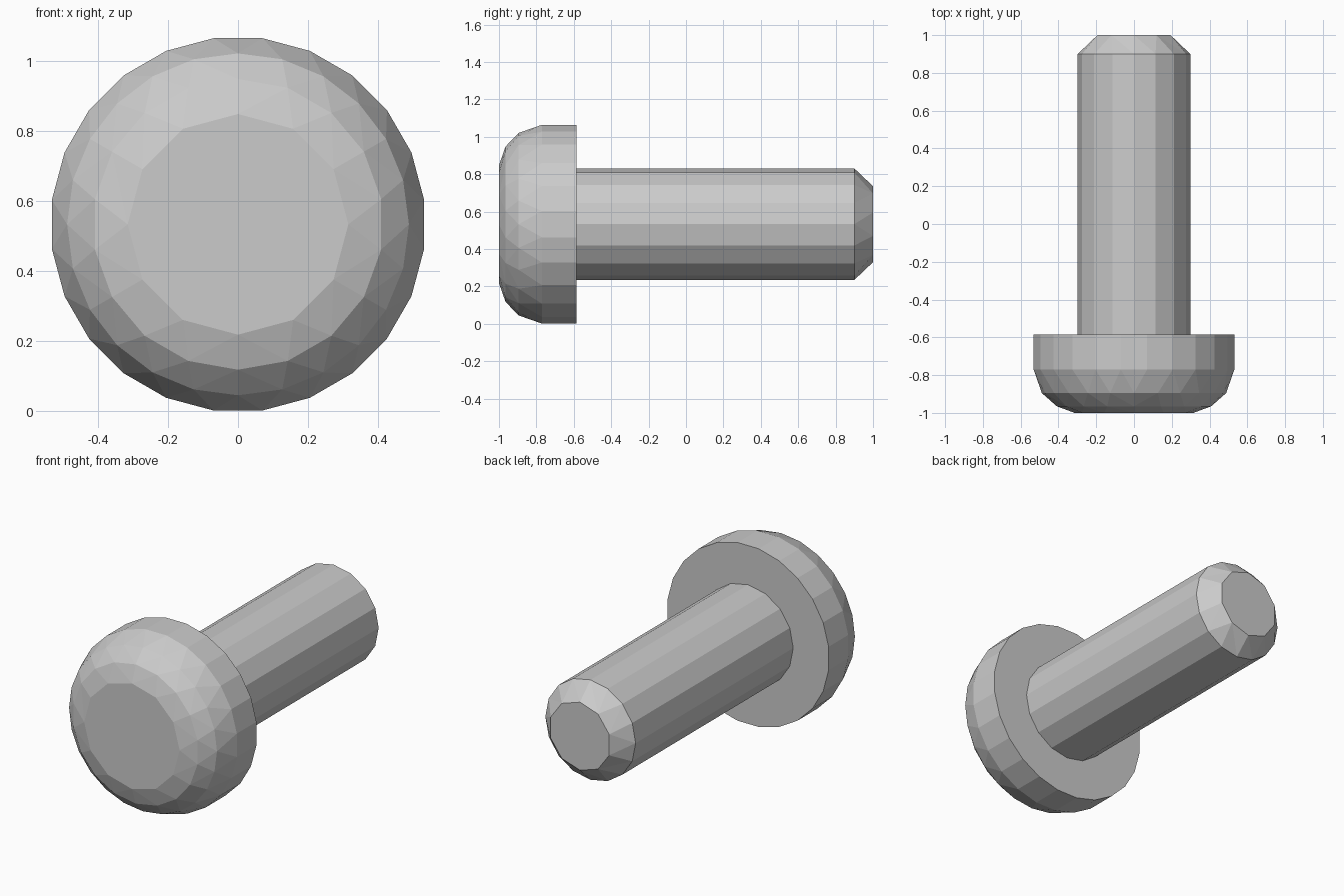
import bpy, bmesh
from math import sin, cos, pi

if "Cube" in bpy.data.objects:
    bpy.data.objects.remove(bpy.data.objects["Cube"])

AXIS_Z = 0.533


def lathe(name, rings):
    """Closed flat-faced solid around the y axis; each ring is (y, radius, sides, phase in steps)."""
    bm = bmesh.new()
    loops = []
    for y, r, n, phase in rings:
        angles = [2 * pi * (i + phase) / n for i in range(n)]
        loops.append([(a, bm.verts.new((r * sin(a), y, AXIS_Z + r * cos(a)))) for a in angles])
    for lo, hi in zip(loops, loops[1:]):
        n, m = len(lo), len(hi)
        if n == m and abs(lo[0][0] - hi[0][0]) < 1e-6:
            for i in range(n):
                j = (i + 1) % n
                bm.faces.new((lo[i][1], lo[j][1], hi[j][1], hi[i][1]))
            continue
        # Staggered rings or differing side counts: zip together with triangles
        i = j = 0
        while i < n or j < m:
            next_lo = lo[0][0] + 2 * pi * (i + 1) / n
            next_hi = hi[0][0] + 2 * pi * (j + 1) / m
            a, b = lo[i % n][1], hi[j % m][1]
            if j >= m or (i < n and next_lo <= next_hi):
                bm.faces.new((a, lo[(i + 1) % n][1], b))
                i += 1
            else:
                bm.faces.new((a, hi[(j + 1) % m][1], b))
                j += 1
    for end in (loops[0], loops[-1]):
        bm.faces.new([v for _, v in end])
    bmesh.ops.recalc_face_normals(bm, faces=bm.faces)
    mesh = bpy.data.meshes.new(name)
    bm.to_mesh(mesh)
    bm.free()
    obj = bpy.data.objects.new(name, mesh)
    bpy.context.collection.objects.link(obj)
    return obj


# Domed pan head with a faceted rounded edge
lathe("bolt_head", [
    (-1.00, 0.315, 12, 0.0),
    (-0.965, 0.415, 18, 0.0),
    (-0.895, 0.488, 24, 0.0),
    (-0.77, 0.536, 24, 0.5),
    (-0.585, 0.536, 24, 0.5),
])

# Plain shank with a chamfered tip
lathe("bolt_shank", [
    (-0.62, 0.298, 16, 0.0),
    (0.90, 0.298, 16, 0.0),
    (1.00, 0.203, 10, 0.0),
])
